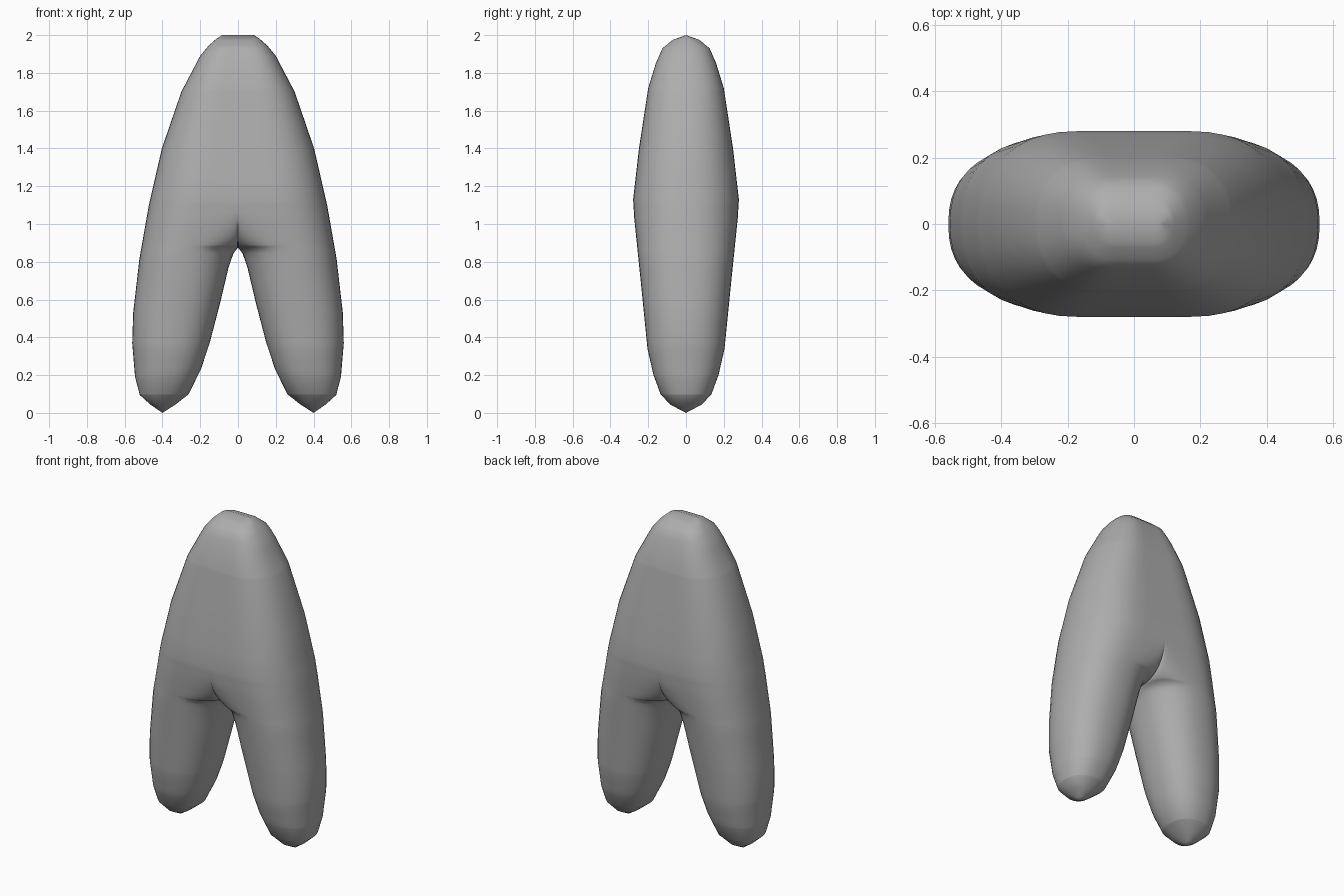
import bpy, bmesh, math

if "Cube" in bpy.data.objects:
    bpy.data.objects.remove(bpy.data.objects["Cube"])

# Half-profiles as (height, value)
OUTER = [(0, .4), (.045, .465), (.095, .52), (.19, .545), (.37, .56), (.53, .555), (.815, .522),
         (1.1, .472), (1.4, .403), (1.7, .3), (1.89, .2), (1.945, .155), (1.98, .115), (2, .085)]
INNER = [(0, .4), (.045, .33), (.1, .26), (.235, .195), (.37, .15), (.58, .095),
         (.77, .05), (.845, .024), (.875, 0), (2, 0)]
DEPTH = [(0, 0), (.045, .085), (.1, .135), (.2, .172), (.34, .204), (.7, .24), (1.03, .274),
         (1.13, .28), (1.4, .249), (1.72, .2), (1.85, .16), (1.93, .125), (1.975, .07), (2, 0)]
RIDGE = [(.875, .255), (1.1, .17), (1.7, .1), (2, .05)]   # x where the body starts rounding off
CROTCH = .875
ROUND = 2.3     # superellipse power of the cross-sections
STEPS = 20


def sample(table, z):
    for (z0, a), (z1, b) in zip(table, table[1:]):
        if z <= z1:
            return a + (b - a) * (z - z0) / (z1 - z0)
    return table[-1][1]


def section(z):
    """Points (x, half thickness) from the inner to the outer edge at height z."""
    xi, xo, d = sample(INNER, z), sample(OUTER, z), sample(DEPTH, z)
    c = (xi + xo) / 2 if z <= CROTCH else sample(RIDGE, z)
    k = min(max((z - CROTCH) / .225, 0), 1)
    fill = (1 - (1 - k) ** 2.5) ** .4       # how far the legs have joined
    pts = []
    for i in range(STEPS + 1):
        a = math.pi * i / STEPS
        s = abs(math.cos(a)) ** (2 / ROUND)
        t = max(math.sin(a), 0) ** (2 / ROUND) if 0 < i < STEPS else 0
        if i < STEPS / 2:
            pts.append((c - (c - xi) * s, d * (t + (1 - t) * fill)))
        else:
            pts.append((c + (xo - c) * s, d * t))
    return pts


# Row heights: every profile point plus extra rows around the crotch
heights = {z for table in (OUTER, INNER, DEPTH) for z, _ in table}
heights |= {.015, .28, .45, .88, .89, .91, .94, .98, 1.06, 1.25, 1.55, 1.8}
rows = [(z, section(z)) for z in sorted(heights)]

# Front and back sheets of both halves, welded along their rims
bm = bmesh.new()
for side in (-1, 1):
    for face in (-1, 1):
        grid = [[bm.verts.new((side * x, face * y, z)) for x, y in pts] for z, pts in rows]
        for r0, r1 in zip(grid, grid[1:]):
            for i in range(STEPS):
                bm.faces.new((r0[i], r0[i + 1], r1[i + 1], r1[i]))
bmesh.ops.remove_doubles(bm, verts=bm.verts, dist=.0005)
bmesh.ops.recalc_face_normals(bm, faces=bm.faces)
for f in bm.faces:
    f.smooth = True

mesh = bpy.data.meshes.new("forked_body")
bm.to_mesh(mesh)
bm.free()
body = bpy.data.objects.new("forked_body", mesh)
bpy.context.collection.objects.link(body)

grey = bpy.data.materials.new("plain grey")
grey.diffuse_color = (.42, .42, .42, 1)
grey.use_nodes = True
grey.node_tree.nodes["Principled BSDF"].inputs["Base Color"].default_value = grey.diffuse_color
mesh.materials.append(grey)
